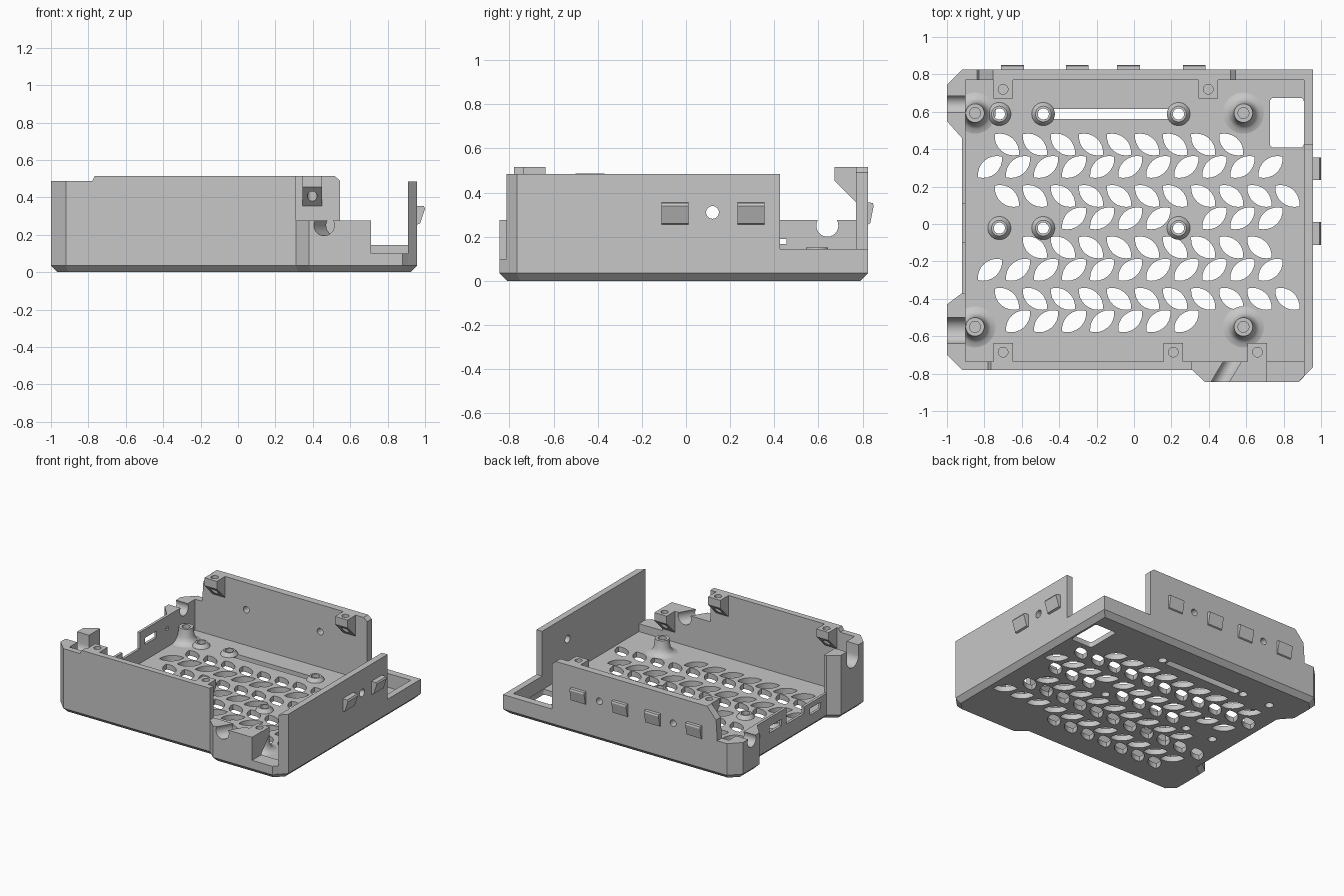
import bpy, bmesh, math
from mathutils import Vector

if "Cube" in bpy.data.objects:
    bpy.data.objects.remove(bpy.data.objects["Cube"])

GREY = bpy.data.materials.new("light grey plastic")
GREY.use_nodes = True
GREY.diffuse_color = (0.57, 0.57, 0.57, 1)
GREY.node_tree.nodes["Principled BSDF"].inputs["Base Color"].default_value = GREY.diffuse_color

FLOOR, TOP, LOW, RIM = 0.04, 0.515, 0.275, 0.145


def finish(bm, name, smooth=False):
    bmesh.ops.recalc_face_normals(bm, faces=bm.faces[:])
    mesh = bpy.data.meshes.new(name)
    bm.to_mesh(mesh)
    bm.free()
    mesh.materials.append(GREY)
    ob = bpy.data.objects.new(name, mesh)
    bpy.context.collection.objects.link(ob)
    if smooth:
        select(ob)
        bpy.ops.object.shade_smooth_by_angle(angle=math.radians(35))
    return ob


def select(ob):
    bpy.ops.object.select_all(action='DESELECT')
    ob.select_set(True)
    bpy.context.view_layer.objects.active = ob


def add_prism(bm, pts, axis, a, b):
    """Extrude a 2D outline along an axis from a to b."""
    place = {'x': lambda u, v, t: (t, u, v),
             'y': lambda u, v, t: (u, t, v),
             'z': lambda u, v, t: (u, v, t)}[axis]
    lo = [bm.verts.new(place(u, v, a)) for u, v in pts]
    hi = [bm.verts.new(place(u, v, b)) for u, v in pts]
    n = len(pts)
    bottom = bm.faces.new(lo[::-1])
    bm.faces.new(hi)
    for i in range(n):
        j = (i + 1) % n
        bm.faces.new((lo[i], lo[j], hi[j], hi[i]))
    return bottom


def prism(name, pts, axis, a, b):
    bm = bmesh.new()
    add_prism(bm, pts, axis, a, b)
    return finish(bm, name)


def rect(u0, u1, v0, v1):
    return [(u0, v0), (u1, v0), (u1, v1), (u0, v1)]


def arc(u, v, r, start, sweep, n):
    return [(u + r * math.cos(start + sweep * i / n), v + r * math.sin(start + sweep * i / n))
            for i in range(n + 1)]


def circle(u, v, r):
    return arc(u, v, r, 0, math.tau, 24)[:-1]


def round_rect(u0, u1, v0, v1, r):
    corners = [(u1 - r, v1 - r), (u0 + r, v1 - r), (u0 + r, v0 + r), (u1 - r, v0 + r)]
    return [p for k, (u, v) in enumerate(corners) for p in arc(u, v, r, k * math.pi / 2, math.pi / 2, 4)]


def cut(ob, cutters, slant=0):
    """Subtract prisms (outline, axis, a, b), optionally sheared in x along y."""
    bm = bmesh.new()
    for c in cutters:
        add_prism(bm, *c)
    for v in bm.verts:
        v.co.x += (v.co.y + 0.845) * slant
    tool = finish(bm, "cutter")
    tool.hide_render = True
    mod = ob.modifiers.new("cut", 'BOOLEAN')
    mod.operation, mod.solver, mod.object = 'DIFFERENCE', 'EXACT', tool
    select(ob)
    bpy.ops.object.modifier_apply(modifier=mod.name)
    bpy.data.objects.remove(tool)
    bpy.ops.object.shade_smooth_by_angle(angle=math.radians(25))


def lathe(name, profile, x, y, n=32):
    bm = bmesh.new()
    rings = [[bm.verts.new((x + r * math.cos(math.tau * i / n), y + r * math.sin(math.tau * i / n), z))
              for i in range(n)] for r, z in profile]
    for k, ring in enumerate(rings):
        nxt = rings[(k + 1) % len(rings)]
        for i in range(n):
            j = (i + 1) % n
            bm.faces.new((ring[i], ring[j], nxt[j], nxt[i]))
    return finish(bm, name, smooth=True)


def leaf(x, y, side, n=8, half=math.radians(56)):
    """Pointed leaf made of two arcs, tips on a diagonal."""
    tip = Vector((0.064 * side, 0.055))
    out = []
    for s in (1, -1):
        across = Vector((-tip.y, tip.x)) * s
        for i in range(n):
            a = half * (2 * i / n - 1)
            along = math.sin(a) / math.sin(half) * s
            bulge = (math.cos(a) - math.cos(half)) / math.sin(half)
            p = tip * along - across * bulge
            out.append((x + p.x, y + p.y))
    return out


# Floor plate with bevelled underside
outline = [(-0.92, 0.825), (-1, 0.745), (-1, 0.55), (-0.92, 0.46), (-0.92, -0.37),
           (-1, -0.43), (-1, -0.70), (-0.92, -0.78), (0.31, -0.78), (0.38, -0.845),
           (0.88, -0.845), (0.958, -0.765), (0.958, 0.825)]
bm = bmesh.new()
base = add_prism(bm, outline, 'z', 0.035, FLOOR)
bmesh.ops.recalc_face_normals(bm, faces=bm.faces[:])
bmesh.ops.inset_region(bm, faces=[base], thickness=0.035, use_even_offset=True)
for v in base.verts:
    v.co.z = 0
floor = finish(bm, "floor_plate")

# Vent leaves, cable slot, corner window and screw holes
PITCH = 0.15
rows = [(0.425, -1, -0.68, range(9)), (0.305, 1, -0.77, range(11)),
        (0.15, -1, -0.68, range(11)), (0.03, 1, -0.77, [3, 4, 5, 6, 8, 9, 10]),
        (-0.125, -1, -0.68, range(1, 10)), (-0.245, 1, -0.77, range(11)),
        (-0.40, -1, -0.68, range(11)), (-0.52, 1, -0.77, range(1, 8))]
low_posts = [(x, y) for x in (-0.72, -0.485, 0.238) for y in (0.588, -0.022)]
through = ('z', -0.1, 0.3)
holes = [(leaf(x0 + PITCH * i, y, side), *through) for y, side, x0, cols in rows for i in cols]
holes += [(circle(x, y, 0.03), *through) for x, y in low_posts]
holes += [(round_rect(-0.44, 0.195, 0.562, 0.615, 0.015), *through),
          (round_rect(0.727, 0.908, 0.408, 0.675, 0.02), *through)]
cut(floor, holes)

# Standoffs
for x, y in low_posts:
    lathe("low_standoff", [(0.03, FLOOR), (0.062, FLOOR), (0.057, 0.05), (0.042, 0.068), (0.03, 0.068)], x, y)
for x in (-0.85, 0.585):
    for y in (0.593, -0.55):
        lathe("tall_standoff", [(0.001, FLOOR), (0.11, FLOOR), (0.085, 0.047), (0.068, 0.063),
                                (0.057, 0.09), (0.05, 0.15), (0.029, 0.15), (0.029, 0.06),
                                (0.001, 0.06)], x, y)

# Front wall and its corner post with an open cradle
prism("front_wall", [(-0.78, FLOOR), (0.31, FLOOR), (0.31, TOP), (-0.765, TOP), (-0.78, 0.487)],
      'y', -0.78, -0.735)
front_post = prism("front_corner_post", [(-0.78, -0.78), (-0.92, -0.78), (-1, -0.70), (-1, -0.43),
                   (-0.92, -0.37), (-0.9, -0.37), (-0.9, -0.735), (-0.78, -0.735)], 'z', FLOOR, 0.487)
cradle = arc(-0.57, 0.41, 0.07, math.pi, math.pi, 16) + [(-0.5, 0.6), (-0.64, 0.6)]
cut(front_post, [(cradle, 'x', -1.1, -0.85)])

# Back wall with low rim at one end
back = prism("back_wall", [(-0.84, FLOOR), (0.958, FLOOR), (0.958, RIM), (0.545, RIM), (0.545, 0.49),
                           (0.515, TOP), (-0.755, TOP), (-0.83, 0.43), (-0.84, LOW)], 'y', 0.77, 0.825)
cut(back, [(circle(x, 0.31, 0.025), 'y', 0.7, 0.9) for x in (-0.47, 0.15)])
back_post = prism("back_corner_post", [(-0.84, 0.825), (-0.92, 0.825), (-1, 0.745), (-1, 0.55),
                  (-0.92, 0.46), (-0.9, 0.46), (-0.9, 0.77), (-0.84, 0.77)], 'z', FLOOR, LOW)
cut(back_post, [(circle(0.64, 0.25, 0.05), 'x', -1.1, -0.85)])

# Thin side wall with connector openings
port_wall = prism("port_wall", [(-0.37, FLOOR), (0.46, FLOOR), (0.46, LOW), (0.11, LOW), (0.11, 0.15),
                                (-0.1, 0.15), (-0.1, 0.2), (-0.37, 0.2)], 'x', -0.92, -0.9)
cut(port_wall, [(rect(0.17, 0.31, 0.16, 0.21), 'x', -1, -0.8),
                (rect(0.425, 0.455, 0.168, 0.19), 'x', -1, -0.8),
                (rect(-0.3, -0.17, 0.11, 0.16), 'x', -1, -0.8)])

# Opposite side wall and its low rim
side_wall = prism("side_wall", [(0.91, -0.812), (0.958, -0.765), (0.958, 0.425), (0.91, 0.425)],
                  'z', FLOOR, 0.485)
cut(side_wall, [(circle(0.12, 0.31, 0.029), 'x', 0.8, 1.1)])
prism("side_rim", rect(0.91, 0.958, 0.425, 0.77), 'z', FLOOR, RIM)

# Front bulge: block with slanted cable channel, and low sill
cable_block = prism("cable_block", [(0.31, -0.78), (0.38, -0.845), (0.71, -0.845), (0.71, -0.735),
                                    (0.31, -0.735)], 'z', FLOOR, LOW)
cut(cable_block, [(circle(0.46, 0.25, 0.055), 'y', -0.9, -0.68)], slant=0.6)
prism("front_sill", [(0.71, -0.845), (0.88, -0.845), (0.91, -0.812), (0.91, -0.735), (0.71, -0.735)],
      'z', FLOOR, 0.1)

# Screw bosses with sloping undersides
for x, wall, d, top in [(-0.7, 0.77, -1, TOP), (0.397, 0.77, -1, TOP), (-0.7, -0.735, 1, TOP),
                        (0.21, -0.735, 1, TOP), (0.66, -0.735, 1, LOW)]:
    boss = prism("screw_boss", [(wall, top), (wall + d * 0.098, top), (wall + d * 0.098, top - 0.06),
                                (wall, top - 0.16)], 'x', x - 0.052, x + 0.052)
    cut(boss, [(circle(x, wall + d * 0.05, 0.026), 'z', top - 0.3, top + 0.1)])

# Snap clips on the outside
clip = [(0, 0.255), (0.015, 0.26), (0.042, 0.34), (0.035, 0.353), (0, 0.355)]
for y in (-0.05, 0.295):
    prism("side_clip", [(0.958 + d, z) for d, z in clip], 'y', y - 0.061, y + 0.061)
for x in (-0.65, -0.303, -0.03, 0.322):
    prism("back_clip", [(0.825 + d * 0.6, z) for d, z in clip], 'x', x - 0.061, x + 0.061)
